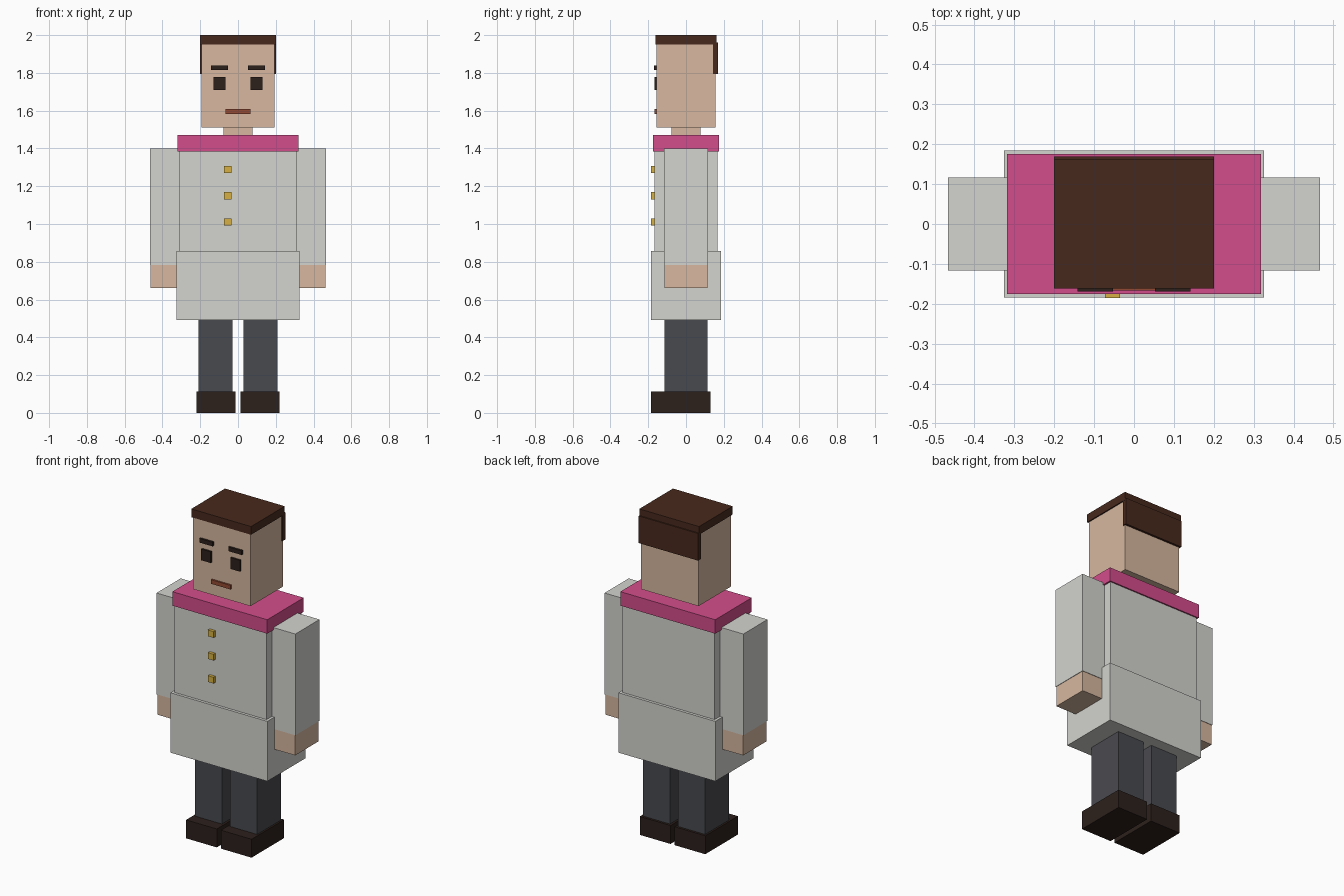
import bpy

if "Cube" in bpy.data.objects:
    bpy.data.objects.remove(bpy.data.objects["Cube"])


def material(name, rgb):
    # 0-255 display colour to linear diffuse colour
    m = bpy.data.materials.new(name)
    m.diffuse_color = [(c / 255) ** 2.2 for c in rgb] + [1]
    m.use_nodes = True
    m.node_tree.nodes["Principled BSDF"].inputs["Base Color"].default_value = m.diffuse_color
    return m


cloth = material("cloth", (210, 211, 206))
skin = material("skin", (214, 182, 158))
hair = material("hair", (73, 45, 35))
pink = material("pink", (210, 78, 138))
trouser = material("trouser", (74, 75, 80))
dark = material("dark", (48, 37, 33))
gold = material("gold", (214, 176, 70))
lip = material("lip", (145, 75, 55))


def box(name, x, y, z, mat):
    # each of x, y, z is a (min, max) range
    lo, hi = zip(x, y, z)
    bpy.ops.mesh.primitive_cube_add(size=1, location=[(a + b) / 2 for a, b in zip(lo, hi)])
    ob = bpy.context.object
    ob.name = name
    for v in ob.data.vertices:
        v.co = [c * (b - a) for c, a, b in zip(v.co, lo, hi)]
    ob.data.materials.append(mat)
    return ob


def pair(name, x, y, z, mat):
    # mirrored left and right copies
    box(name + "_right", (-x[1], -x[0]), y, z, mat)
    box(name + "_left", x, y, z, mat)


def sym(a):
    return (-a, a)


# Body
box("torso", sym(0.309), sym(0.167), (0.855, 1.39), cloth)
box("coat_skirt", sym(0.326), sym(0.184), (0.493, 0.857), cloth)
box("collar", sym(0.319), sym(0.175), (1.385, 1.47), pink)
box("neck", sym(0.077), sym(0.077), (1.46, 1.52), skin)

# Limbs
pair("sleeve", (0.305, 0.467), sym(0.116), (0.784, 1.40), cloth)
pair("hand", (0.31, 0.464), sym(0.113), (0.66, 0.784), skin)
pair("leg", (0.028, 0.209), sym(0.115), (0.11, 0.50), trouser)
pair("shoe", (0.014, 0.22), (-0.184, 0.129), (0, 0.112), dark)

# Head and hair
box("head", sym(0.194), sym(0.156), (1.512, 1.955), skin)
box("hair_top", sym(0.201), sym(0.162), (1.95, 2.0), hair)
box("hair_back", sym(0.2), (0.143, 0.169), (1.795, 1.96), hair)

# Face
pair("eye", (0.066, 0.13), (-0.168, -0.15), (1.709, 1.777), dark)
pair("eyebrow", (0.053, 0.142), (-0.169, -0.15), (1.814, 1.839), dark)
box("mouth", sym(0.066), (-0.167, -0.15), (1.583, 1.608), lip)

# Coat buttons
for i, z in enumerate((1.01, 1.15, 1.288)):
    box(f"button_{i + 1}", (-0.073, -0.035), (-0.185, -0.16), (z - 0.019, z + 0.019), gold)
